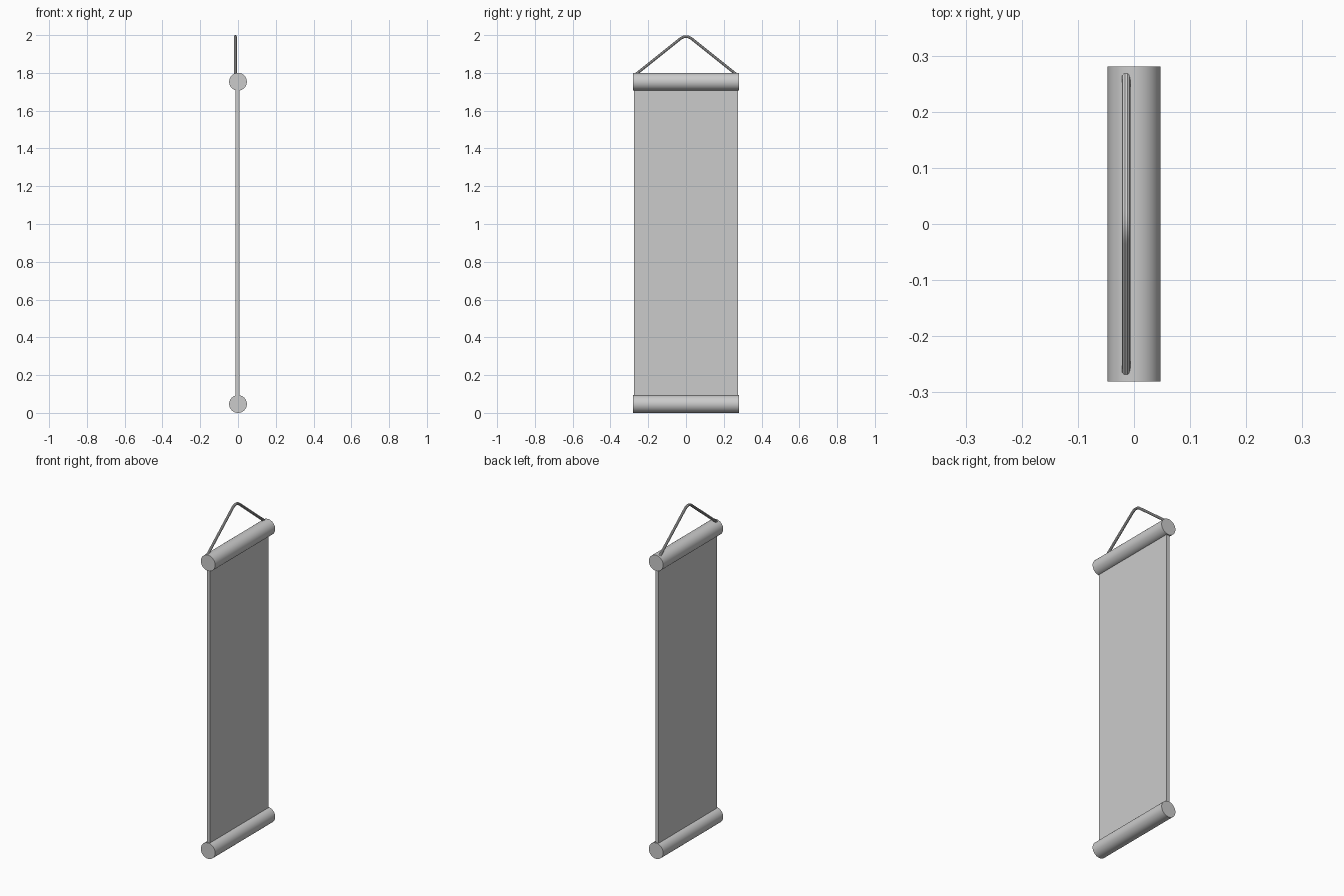
import bpy, math

if "Cube" in bpy.data.objects:
    bpy.data.objects.remove(bpy.data.objects["Cube"])

R = 0.047          # roller radius
HALF = 0.281       # roller half length
LOW, HIGH = R, 1.753


def roller(name, z):
    bpy.ops.mesh.primitive_cylinder_add(vertices=48, radius=R, depth=2 * HALF,
                                        location=(0, 0, z),
                                        rotation=(math.pi / 2, 0, 0))
    ob = bpy.context.object
    ob.name = name
    bpy.ops.object.shade_smooth_by_angle()


# Rods at both ends
roller("bottom_roller", LOW)
roller("top_roller", HIGH)

# Hanging cloth panel between the rods
bpy.ops.mesh.primitive_cube_add(size=1, location=(-0.002, 0, (LOW + HIGH) / 2))
cloth = bpy.context.object
cloth.name = "cloth_panel"
cloth.scale = (0.02, 0.55, HIGH - LOW)
bpy.ops.object.transform_apply(location=False, rotation=False, scale=True)

# Hanging cord: two straight runs joined by a rounded peak
slope, bend, apex = 0.8, 0.032, 2.005
end = 0.264
shoulder = apex - slope * bend
path = [(-end, apex - slope * end)]
for i in range(11):
    t = i / 10
    y = bend * (2 * t - 1)
    z = shoulder + 2 * t * (1 - t) * (apex - shoulder)
    path.append((y, z))
path.append((end, apex - slope * end))

curve = bpy.data.curves.new("hanging_cord", 'CURVE')
curve.dimensions = '3D'
curve.bevel_depth = 0.0075
curve.bevel_resolution = 3
curve.use_fill_caps = True
spline = curve.splines.new('POLY')
spline.points.add(len(path) - 1)
for p, (y, z) in zip(spline.points, path):
    p.co = (-0.014, y, z, 1)
cord = bpy.data.objects.new("hanging_cord", curve)
bpy.context.collection.objects.link(cord)
bpy.ops.object.select_all(action='DESELECT')
cord.select_set(True)
bpy.context.view_layer.objects.active = cord
bpy.ops.object.convert(target='MESH')
bpy.ops.object.shade_smooth_by_angle()
